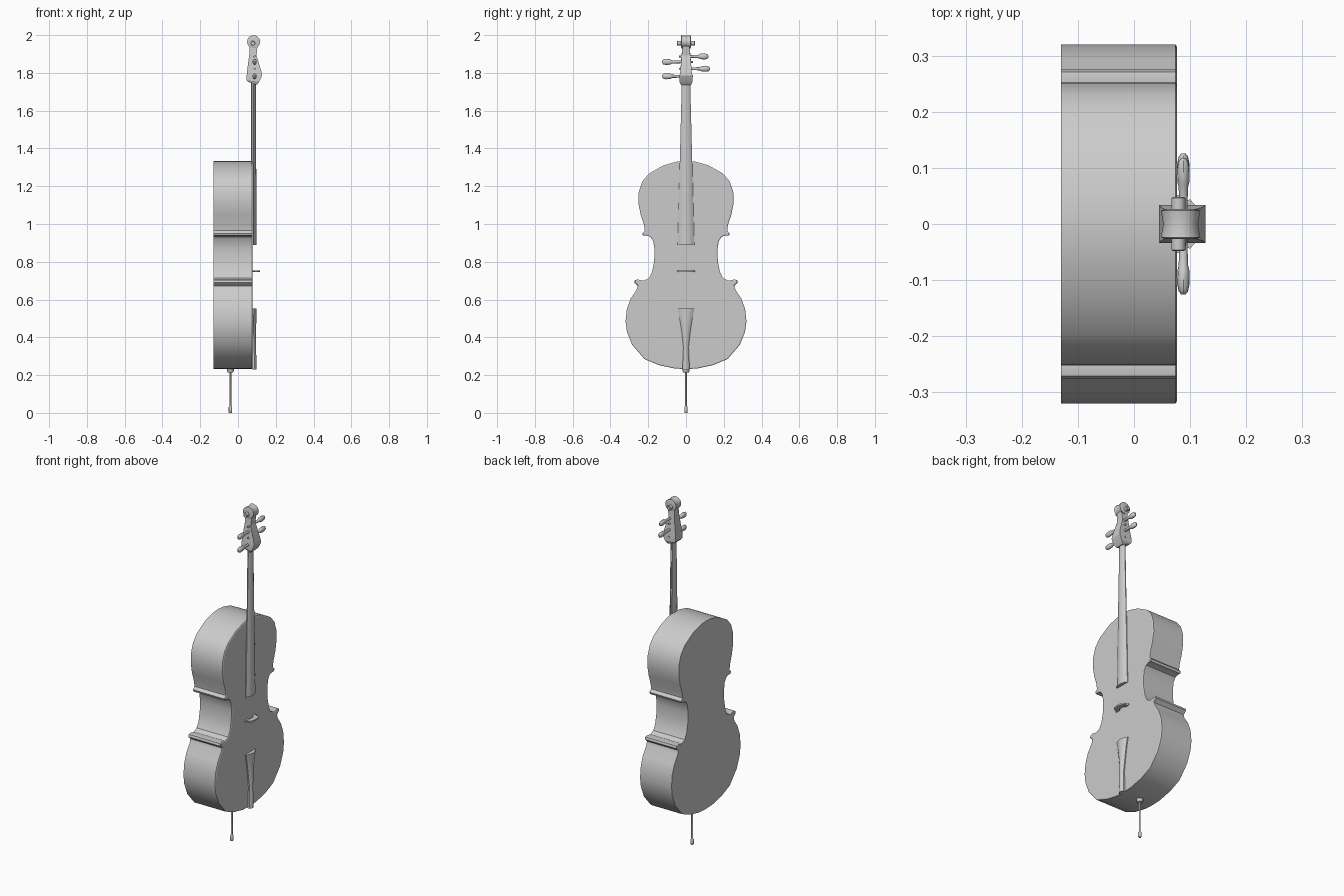
import bpy, bmesh, math
from mathutils import Vector, Matrix


def finish(bm, name, smooth=35):
    bmesh.ops.recalc_face_normals(bm, faces=bm.faces)
    me = bpy.data.meshes.new(name)
    bm.to_mesh(me)
    bm.free()
    ob = bpy.data.objects.new(name, me)
    bpy.context.collection.objects.link(ob)
    bpy.ops.object.select_all(action='DESELECT')
    ob.select_set(True)
    bpy.context.view_layer.objects.active = ob
    if smooth:
        bpy.ops.object.shade_smooth_by_angle(angle=math.radians(smooth))
    return ob


def loft(name, rings, smooth=35):
    """Skin a list of equal-length point rings and cap both ends."""
    bm = bmesh.new()
    rows = [[bm.verts.new(p) for p in r] for r in rings]
    n = len(rows[0])
    for a, b in zip(rows, rows[1:]):
        for i in range(n):
            j = (i + 1) % n
            bm.faces.new((a[i], a[j], b[j], b[i]))
    bm.faces.new(rows[0][::-1])
    bm.faces.new(rows[-1])
    return finish(bm, name, smooth)


def turned(name, origin, axis, stations, sides=12, squash=1.0):
    """Loft circles (distance, radius[, squash]) along axis 'Y', '-Y' or 'Z'."""
    o = Vector(origin)
    d = {'Y': Vector((0, 1, 0)), '-Y': Vector((0, -1, 0)), 'Z': Vector((0, 0, 1))}[axis]
    u = Vector((1, 0, 0))
    v = d.cross(u)
    rings = []
    for t, r, *s in stations:
        k = s[0] if s else 1.0
        rings.append([o + d * t + u * r * k * math.cos(2 * math.pi * i / sides)
                      + v * r * math.sin(2 * math.pi * i / sides) for i in range(sides)])
    return loft(name, rings)


# body: half outline (y, z) mirrored, extruded in depth
half = [(0.06, 0.235), (0.145, 0.253), (0.22, 0.285), (0.285, 0.36), (0.313, 0.43),
        (0.32, 0.485), (0.313, 0.55), (0.293, 0.605), (0.262, 0.65), (0.256, 0.672),
        (0.275, 0.69), (0.271, 0.703), (0.255, 0.706), (0.225, 0.7), (0.197, 0.713),
        (0.18, 0.745), (0.169, 0.80), (0.166, 0.86), (0.173, 0.908), (0.188, 0.932),
        (0.208, 0.939), (0.227, 0.938), (0.232, 0.95), (0.218, 0.965), (0.222, 0.995),
        (0.24, 1.05), (0.252, 1.11), (0.25, 1.17), (0.232, 1.225), (0.195, 1.268),
        (0.118, 1.311), (0.05, 1.33)]
outline = [(0, 0.232)] + half + [(0, 1.334)] + [(-y, z) for y, z in reversed(half)]
bm = bmesh.new()
back = [bm.verts.new((-0.13, y, z)) for y, z in outline]
front = [bm.verts.new((0.074, y, z)) for y, z in outline]
n = len(outline)
for i in range(n):
    j = (i + 1) % n
    bm.faces.new((back[i], back[j], front[j], front[i]))
bm.faces.new(back[::-1])
plate = bm.faces.new(front)
bmesh.ops.recalc_face_normals(bm, faces=bm.faces)
bmesh.ops.inset_region(bm, faces=[plate], thickness=0.005, depth=0.003)
finish(bm, "body", 30)


# arched strips: flat underside, curved front
def arch(z, w, x0, edge, x1, steps=8):
    pts = [(x0, -w, z)]
    for i in range(steps + 1):
        t = -1 + 2 * i / steps
        pts.append((edge + (x1 - edge) * (1 - t * t), w * t, z))
    return pts + [(x0, w, z)]


loft("fingerboard", [arch(0.89, 0.044, 0.079, 0.083, 0.098),
                     arch(1.76, 0.022, 0.078, 0.083, 0.095)])
loft("tailpiece", [arch(0.229, 0.019, 0.074, 0.087, 0.097),
                   arch(0.28, 0.017, 0.075, 0.087, 0.097),
                   arch(0.35, 0.014, 0.075, 0.085, 0.096),
                   arch(0.43, 0.023, 0.075, 0.083, 0.096),
                   arch(0.50, 0.034, 0.075, 0.083, 0.097),
                   arch(0.552, 0.045, 0.075, 0.084, 0.098)])

# neck: rounded back under the fingerboard
loft("neck", [[(0.079 - d * math.sin(math.pi * i / 6), w * math.cos(math.pi * i / 6), z)
               for i in range(7)]
              for z, w, d in ((1.32, 0.028, 0.011), (1.76, 0.02, 0.011))])

# bridge: arched top, two feet
hb = [(0, 0.088), (0.018, 0.088), (0.026, 0.076), (0.052, 0.076), (0.052, 0.082),
      (0.04, 0.09), (0.044, 0.10), (0.03, 0.112), (0, 0.117)]
prof = hb + [(-y, x) for y, x in reversed(hb[1:-1])]
loft("bridge", [[(x, y, z) for y, x in prof] for z in (0.746, 0.755)])

# pegbox: tapered block with a slanted heel
rows = [((0.053, 1.752), (0.10, 1.737), 0.027),
        ((0.045, 1.762), (0.112, 1.752), 0.034),
        ((0.046, 1.785), (0.127, 1.785), 0.034),
        ((0.048, 1.81), (0.123, 1.81), 0.03),
        ((0.060, 1.90), (0.098, 1.892), 0.023),
        ((0.062, 1.95), (0.104, 1.95), 0.018)]
loft("pegbox", [[(a[0], -w, a[1]), (b[0], -w, b[1]), (b[0], w, b[1]), (a[0], w, a[1])]
                for a, b, w in rows], 20)

# scroll: faceted coil with stepped eyes
turned("scroll", (0.083, 0, 1.965), 'Y',
       [(-0.027, 0.024), (-0.024, 0.035), (0, 0.031), (0.024, 0.035), (0.027, 0.024)], 12)
turned("scroll_eyes", (0.079, 0, 1.957), 'Y',
       [(-0.048, 0.010), (-0.046, 0.0125), (0.046, 0.0125), (0.048, 0.010)], 12)

# tuning pegs: tapered shaft and flattened knob
for k, (z, side) in enumerate(((1.887, 'Y'), (1.858, '-Y'), (1.822, 'Y'), (1.782, '-Y'))):
    e = 0.118 if k == 0 else 0.126
    turned(f"tuning_peg_{k + 1}", (0.088, 0, z), side,
           [(-0.038, 0.005), (0.03, 0.007), (e - 0.052, 0.0085), (e - 0.044, 0.014, 0.75),
            (e - 0.02, 0.016, 0.7), (e - 0.006, 0.013, 0.65), (e, 0.006, 0.6)])

# end pin with collar and rubber tip
turned("end_pin", (-0.04, 0, 0), 'Z',
       [(0, 0.007), (0.003, 0.009), (0.03, 0.009), (0.036, 0.005), (0.213, 0.005),
        (0.214, 0.014), (0.222, 0.018), (0.245, 0.018)])
